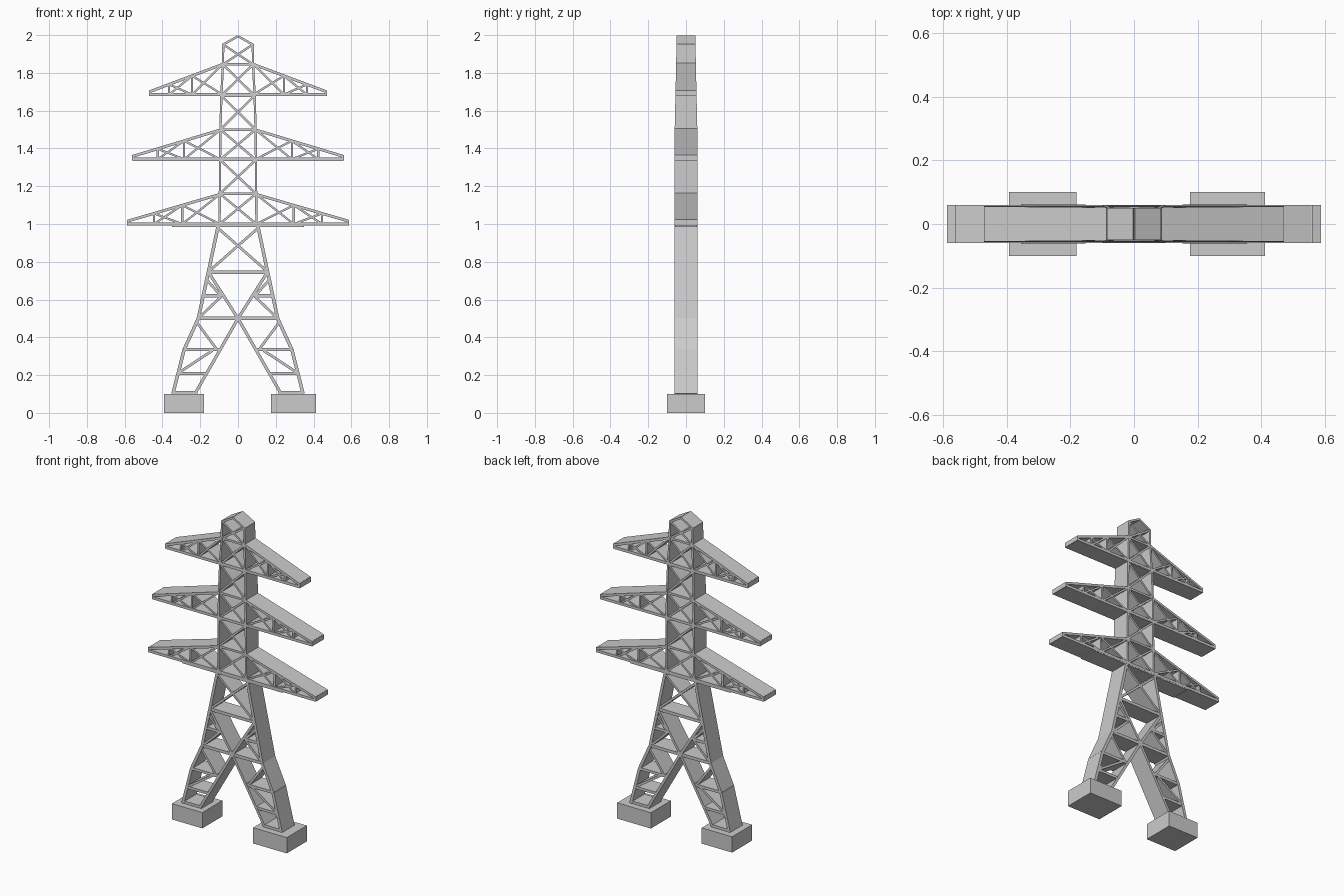
import bpy, bmesh
from mathutils import Vector

if "Cube" in bpy.data.objects:
    bpy.data.objects.remove(bpy.data.objects["Cube"])


def half_depth(z):
    # tower is slightly thinner front-to-back toward the top
    pts = [(0, .061), (1.5, .060), (1.68, .056), (1.85, .052), (2.0, .050)]
    for (a, p), (b, q) in zip(pts, pts[1:]):
        if z <= b:
            return p + (q - p) * max(0, z - a) / (b - a)
    return pts[-1][1]


def plate(bm, p, q, t, inset):
    # a flat strip from p to q in the front plane, running through the depth
    p, q = Vector(p), Vector(q)
    d = (q - p).normalized()
    n = Vector((-d.y, d.x)) * t / 2
    vs = [[bm.verts.new((c.x, s * (half_depth(c.y) - inset), c.y))
           for c in (p + n, p - n, q - n, q + n)] for s in (-1, 1)]
    f, b = vs
    bm.faces.new(f)
    bm.faces.new(b[::-1])
    for i in range(4):
        j = (i + 1) % 4
        bm.faces.new((f[j], f[i], b[i], b[j]))


def strips(name, lines, t, inset=0.0, mirror=True):
    # each line is a polyline of (x, z) points; copied to the other side
    bm = bmesh.new()
    for line in lines:
        for p, q in zip(line, line[1:]):
            plate(bm, p, q, t, inset)
            if mirror:
                plate(bm, (-p[0], p[1]), (-q[0], q[1]), t, inset)
    bmesh.ops.recalc_face_normals(bm, faces=bm.faces)
    me = bpy.data.meshes.new(name)
    bm.to_mesh(me)
    bm.free()
    ob = bpy.data.objects.new(name, me)
    bpy.context.collection.objects.link(ob)


def block(name, x0, x1):
    bpy.ops.mesh.primitive_cube_add(size=1, location=((x0 + x1) / 2, 0, .05))
    ob = bpy.context.object
    ob.name = name
    ob.scale = (x1 - x0, .2, .1)


# footings
block("footing_left", -.393, -.180)
block("footing_right", .176, .412)

# legs
strips("leg_outer", [[(.345, .10), (.285, .335), (.21, .50), (.157, .745), (.105, .99)]], .018)
strips("leg_inner", [[(.223, .11), (0, .50), (.153, .74)]], .016, .001)
strips("leg_rungs", [[(.215, .108), (.348, .108)],
                     [(.165, .208), (.315, .208)],
                     [(.095, .335), (.285, .335)],
                     [(.085, .62), (.185, .62)]], .017, .002)
strips("leg_crossbars", [[(-.21, .50), (.21, .50)],
                         [(-.16, .745), (.16, .745)]], .019, .002, False)
strips("leg_braces", [[(.31, .215), (.135, .33)],
                      [(.215, .475), (.115, .34)],
                      [(.20, .51), (.09, .615)],
                      [(.162, .70), (.09, .62)],
                      [(-.108, .98), (.153, .75)]], .014, .003)

# tower body
levels = [(.098, 1.0), (.096, 1.16), (.095, 1.34), (.093, 1.50), (.088, 1.68),
          (.080, 1.845), (.078, 1.95)]
strips("body_posts", [levels], .012)
strips("body_crossbars", [[(-x, z), (x, z)] for x, z in levels[:-1]], .013, .002, False)
strips("body_braces", [[(-a, z0), (b, z1)]
                       for (a, z0), (b, z1) in zip(levels, levels[1:])], .012, .003)
strips("peak_cap", [[(.082, 1.948), (0, 1.994)]], .012)

# arms: root x, bottom z, top z, tip x, brace positions
arms = [("lower", .096, 1.0, 1.157, .582, (.295, .445)),
        ("middle", .094, 1.343, 1.498, .555, (.285, .425)),
        ("upper", .082, 1.685, 1.845, .466, (.243, .365))]
for label, r, zb, zt, tip, (x1, x2) in arms:
    ztip = zb + .016
    top = lambda x: zt + (ztip - zt) * (x - r) / (tip - r)
    strips(label + "_arm_bottom", [[(-tip, zb), (tip, zb)]], .017, .0, False)
    strips(label + "_arm_top", [[(r, zt), (tip, ztip)]], .015, .0)
    strips(label + "_arm_tip", [[(tip, zb - .008), (tip, ztip + .006)]], .012, .0)
    strips(label + "_arm_braces", [[(x1, zb), (x1, top(x1))],
                                   [(x2, zb), (x2, top(x2))],
                                   [(r, zb), (x1, top(x1))],
                                   [(r, zt), (x1, zb)],
                                   [(x1, zb), (x2, top(x2))],
                                   [(x1, top(x1)), (x2, zb)]], .011, .004)

# thin stiffener under the lowest arm
strips("lower_arm_stiffener", [[(-.35, .991), (.35, .991)]], .012, .001, False)
